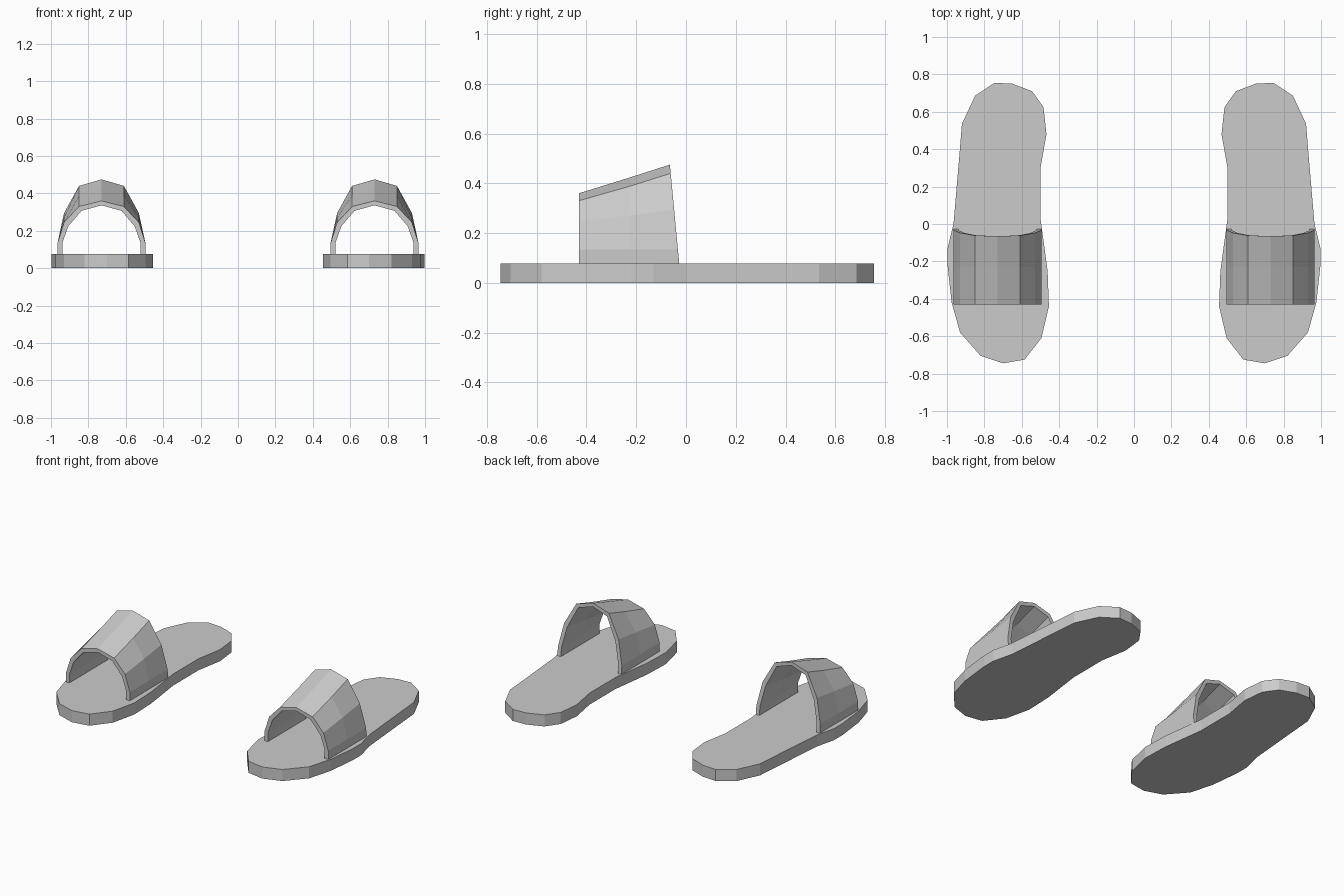
import bpy, bmesh

cube = bpy.data.objects.get("Cube")
if cube:
    bpy.data.objects.remove(cube, do_unlink=True)

GREY = (0.6, 0.6, 0.6, 1)
mat = bpy.data.materials.new("light_grey")
mat.use_nodes = True
mat.diffuse_color = GREY
mat.node_tree.nodes["Principled BSDF"].inputs["Base Color"].default_value = GREY

CENTRE = 0.73
SOLE_TOP = 0.077

# Sole outline of the left sandal, from the heel around the outer edge
OUTLINE = [
    (0.745, 0.755), (0.85, 0.685), (0.92, 0.535), (0.935, 0.35), (0.965, 0.0),
    (0.997, -0.13), (0.997, -0.22), (0.975, -0.42), (0.93, -0.58), (0.82, -0.705),
    (0.70, -0.745), (0.585, -0.725), (0.495, -0.61), (0.455, -0.44), (0.462, -0.25),
    (0.50, 0.03), (0.50, 0.30), (0.468, 0.48), (0.484, 0.625), (0.545, 0.71),
    (0.65, 0.75),
]

# Half arch of the strap: offset from centre, height at front, middle and back
ARCH = [
    (0.235, (0.06, 0.06, 0.06)),
    (0.235, (0.135, 0.135, 0.135)),
    (0.20, (0.245, 0.27, 0.295)),
    (0.12, (0.33, 0.387, 0.44)),
    (0.0, (0.36, 0.422, 0.475)),
]
STATIONS = (-0.43, -0.23, -0.027)
THICKNESS = 0.026


def finish(bm, name):
    bmesh.ops.recalc_face_normals(bm, faces=bm.faces[:])
    mesh = bpy.data.meshes.new(name)
    bm.to_mesh(mesh)
    bm.free()
    mesh.materials.append(mat)
    obj = bpy.data.objects.new(name, mesh)
    bpy.context.collection.objects.link(obj)


def build_sole(side, name):
    bm = bmesh.new()
    base = bm.faces.new([bm.verts.new((side * x, y, 0)) for x, y in OUTLINE])
    grown = bmesh.ops.extrude_face_region(bm, geom=[base], use_keep_orig=True)
    top = [v for v in grown["geom"] if isinstance(v, bmesh.types.BMVert)]
    bmesh.ops.translate(bm, verts=top, vec=(0, 0, SOLE_TOP))
    finish(bm, name)


def arch_ring(bm, side, station, inner):
    """One row of strap points across the foot."""
    half = []
    for dx, heights in ARCH:
        z, y = heights[station], STATIONS[station]
        if station == 2:
            y -= 0.095 * (z - SOLE_TOP)      # rear edge leans forward
        if inner:
            dx *= 1 - THICKNESS / ARCH[0][0]
            z -= THICKNESS * max(0, z - 0.135) / (heights[station] - 0.11)
        half.append((dx, y, z))
    full = half + [(-dx, y, z) for dx, y, z in reversed(half[:-1])]
    return [bm.verts.new((side * (CENTRE + dx), y, z)) for dx, y, z in full]


def build_strap(side, name):
    bm = bmesh.new()
    outer = [arch_ring(bm, side, s, False) for s in range(3)]
    inner = [arch_ring(bm, side, s, True) for s in range(3)]
    # Closed loop of rows: outside going back, inside coming forward
    rows = outer + inner[::-1]
    for a, b in zip(rows, rows[1:] + rows[:1]):
        for i in range(len(a) - 1):
            bm.faces.new((a[i], a[i + 1], b[i + 1], b[i]))
    # Strap ends
    for end in (0, -1):
        for s in range(2):
            bm.faces.new((outer[s][end], outer[s + 1][end],
                          inner[s + 1][end], inner[s][end]))
    finish(bm, name)


for side, label in ((1, "left"), (-1, "right")):
    build_sole(side, label + "_sole")
    build_strap(side, label + "_strap")
